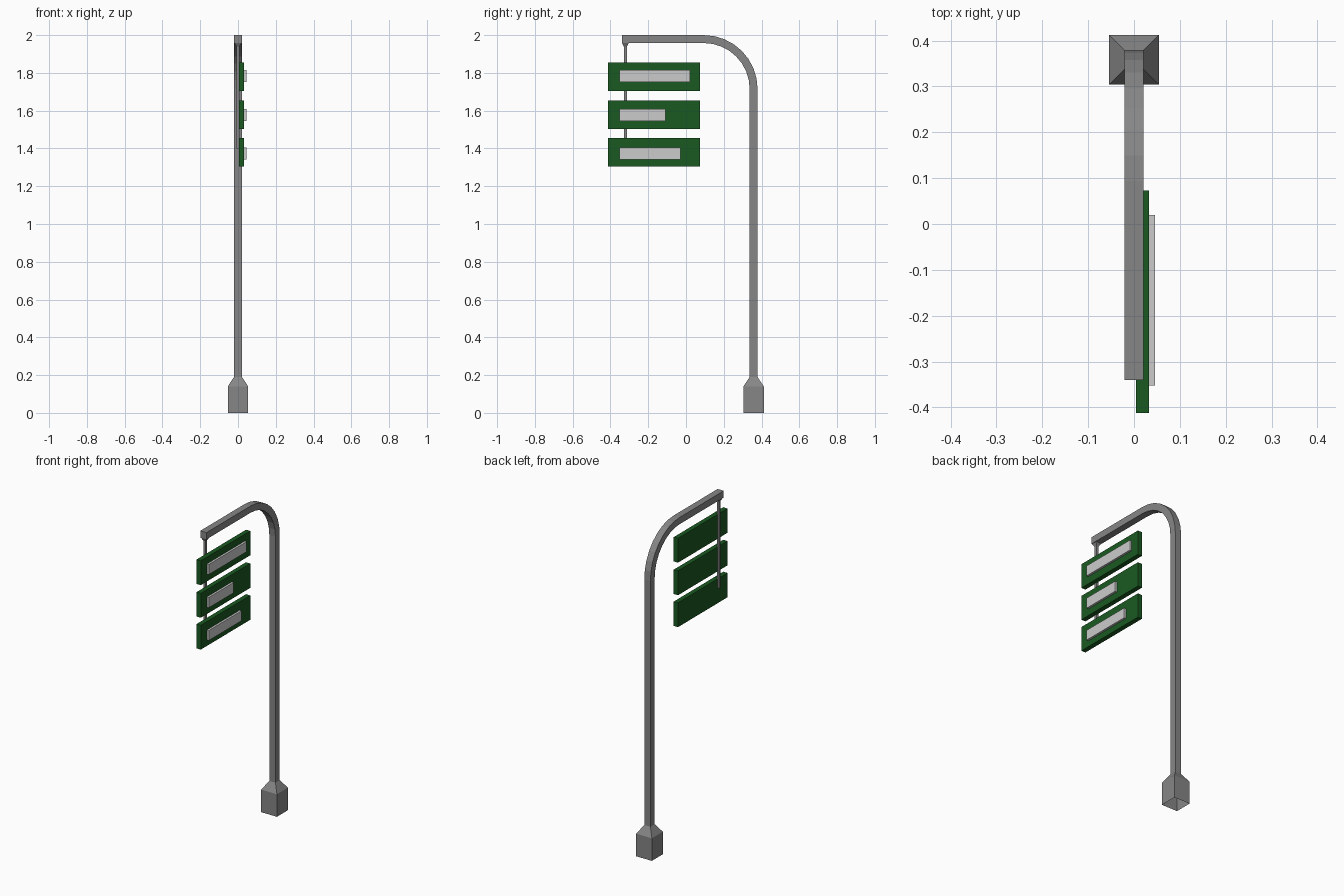
import bpy, bmesh, math

if "Cube" in bpy.data.objects:
    bpy.data.objects.remove(bpy.data.objects["Cube"])

def material(name, color):
    m = bpy.data.materials.new(name)
    m.diffuse_color = (*color, 1)
    m.use_nodes = True
    m.node_tree.nodes["Principled BSDF"].inputs["Base Color"].default_value = m.diffuse_color
    return m

STEEL = material("steel", (0.24, 0.24, 0.24))
GREEN = material("sign_green", (0.01, 0.1, 0.015))
WHITE = material("panel_white", (0.6, 0.6, 0.6))

def loft(name, rings, mat, cap_start=True, cap_end=True):
    """Skin a series of equal-sized point rings."""
    bm = bmesh.new()
    loops = [[bm.verts.new(p) for p in ring] for ring in rings]
    for a, b in zip(loops, loops[1:]):
        for i in range(len(a)):
            j = (i + 1) % len(a)
            bm.faces.new((a[i], a[j], b[j], b[i]))
    if cap_start:
        bm.faces.new(loops[0][::-1])
    if cap_end:
        bm.faces.new(loops[-1])
    bmesh.ops.recalc_face_normals(bm, faces=bm.faces)
    me = bpy.data.meshes.new(name)
    bm.to_mesh(me)
    bm.free()
    me.materials.append(mat)
    ob = bpy.data.objects.new(name, me)
    bpy.context.collection.objects.link(ob)
    return ob

def square(y, z, h):
    return [(-h, y - h, z), (h, y - h, z), (h, y + h, z), (-h, y + h, z)]

def box(name, x, y, z, mat):
    loft(name, [[(x[0], y[0], h), (x[1], y[0], h), (x[1], y[1], h), (x[0], y[1], h)]
                for h in z], mat)

POLE_Y, HALF = 0.358, 0.021

# Flared foot, open underneath
loft("base", [square(POLE_Y, 0, 0.054), square(POLE_Y, 0.14, 0.054),
              square(POLE_Y, 0.19, HALF)], STEEL, cap_start=False, cap_end=False)

# Square post sweeping into the overhead arm
def section(y, z, angle):
    c, s = math.cos(angle) * HALF, math.sin(angle) * HALF
    return [(-HALF, y - c, z - s), (HALF, y - c, z - s),
            (HALF, y + c, z + s), (-HALF, y + c, z + s)]

R, SEG = 0.264, 8
cy, cz = POLE_Y - R, 2 - HALF - R
rings = [section(POLE_Y, 0.19, 0)]
for i in range(SEG + 1):
    a = math.pi / 2 * i / SEG
    rings.append(section(cy + R * math.cos(a), cz + R * math.sin(a), a))
rings.append(section(-0.34, 2 - HALF, math.pi / 2))
loft("post_and_arm", rings, STEEL, cap_start=False)

# Hanger rod with tapered collar under the arm tip
loft("hanger", [square(-0.321, 1.40, 0.008), square(-0.321, 1.94, 0.008),
                square(-0.321, 1.96, 0.019)], STEEL)

# Three sign boards, each with a raised pale panel: board bottom, panel end, panel z range
for i, (bottom, end, z) in enumerate([(1.705, 0.02, (1.751, 1.814)),
                                      (1.503, -0.108, (1.545, 1.609)),
                                      (1.305, -0.03, (1.342, 1.404))], 1):
    box(f"sign_board_{i}", (0.004, 0.033), (-0.412, 0.073), (bottom, bottom + 0.151), GREEN)
    box(f"sign_panel_{i}", (0.033, 0.046), (-0.352, end), z, WHITE)
